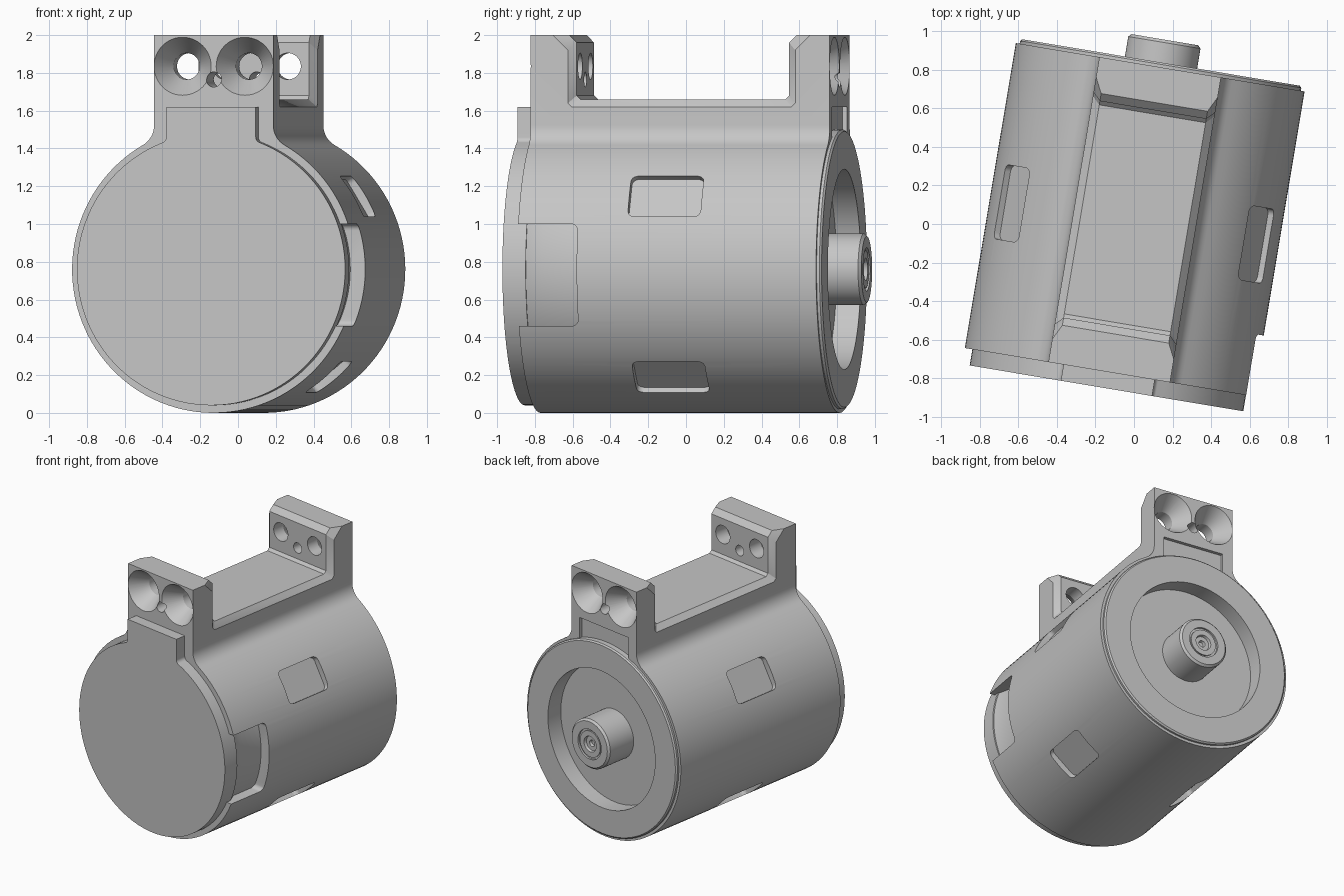
import bpy, bmesh, math
from math import sin, cos, pi

old = bpy.data.objects.get("Cube")
if old:
    bpy.data.objects.remove(old, do_unlink=True)

AXIS_Z = 0.76                  # height of the barrel axis
TURN = math.radians(-9.5)      # whole model is turned about z
FRONT, BACK = -0.78, 0.825     # ends of the barrel

grey = bpy.data.materials.new("plain_grey")
grey.use_nodes = True
colour = (0.56, 0.56, 0.56, 1)
grey.diffuse_color = colour
grey.node_tree.nodes["Principled BSDF"].inputs["Base Color"].default_value = colour


def loft(name, sections, ring=False):
    """Skin a list of equal point loops; cap the ends or join them in a ring."""
    bm = bmesh.new()
    loops = [[bm.verts.new(p) for p in s] for s in sections]
    n = len(loops[0])
    pairs = list(zip(loops, loops[1:]))
    if ring:
        pairs.append((loops[-1], loops[0]))
    else:
        bm.faces.new(loops[0])
        bm.faces.new(loops[-1])
    for a, b in pairs:
        for i in range(n):
            j = (i + 1) % n
            bm.faces.new((a[i], a[j], b[j], b[i]))
    bmesh.ops.recalc_face_normals(bm, faces=bm.faces)
    mesh = bpy.data.meshes.new(name)
    bm.to_mesh(mesh)
    bm.free()
    obj = bpy.data.objects.new(name, mesh)
    bpy.context.collection.objects.link(obj)
    return obj


def prism(name, outline, y0, y1):
    return loft(name, [[(x, y, z) for x, z in outline] for y in (y0, y1)])


def lathe(name, profile, x=0, z=AXIS_Z, n=96, ring=False):
    """Turn (radius, y) points about an axis along y."""
    turn = [2 * pi * i / n for i in range(n)]
    return loft(name, [[(x + r * cos(t), y, z + r * sin(t)) for t in turn]
                       for r, y in profile], ring)


def keyhole(r, half, top, fillet):
    """Circle with a straight neck on top, blended by fillets."""
    cx = half + fillet
    dz = math.sqrt((r + fillet) ** 2 - cx ** 2)
    phi = math.atan2(dz, cx)
    side = [(half, top)]
    for i in range(9):
        t = pi + phi * i / 8
        side.append((cx + fillet * cos(t), AXIS_Z + dz + fillet * sin(t)))
    for i in range(1, 49):
        t = phi - (phi + pi / 2) * i / 48
        side.append((r * cos(t), AXIS_Z + r * sin(t)))
    return side + [(-x, z) for x, z in side[-2::-1]]


def pocket(angle, y, length, width, r0, r1, shift=0, corner=0.035):
    """Rounded block pointing outward from the barrel axis."""
    shape = []
    for k, (su, sv) in enumerate(((1, 1), (-1, 1), (-1, -1), (1, -1))):
        for i in range(6):
            t = (k + i / 5) * pi / 2
            shape.append((su * (length / 2 - corner) + corner * cos(t),
                          sv * (width / 2 - corner) + corner * sin(t) + shift))
    c, s = cos(angle), sin(angle)
    return loft("pocket_cutter", [[(r * c - v * s, y + u, AXIS_Z + r * s + v * c)
                                   for u, v in shape] for r in (r0, r1)])


def cut(target, cutters):
    bpy.context.view_layer.objects.active = target
    for c in cutters:
        c.hide_render = True
        m = target.modifiers.new("cut", "BOOLEAN")
        m.operation = "DIFFERENCE"
        m.solver = "EXACT"
        m.object = c
        bpy.ops.object.modifier_apply(modifier=m.name)
        bpy.data.objects.remove(c, do_unlink=True)


# Barrel with the neck running full height
body = prism("body", keyhole(0.76, 0.32, 2.0, 0.12), FRONT, BACK)


# Saddle opening between the lugs, with flared ends that chamfer its edges
def saddle_section(x, d):
    y0, y1, floor, top, c = -0.54 - d, 0.60 + d, 1.66 - d, 1.96 - d, 0.02
    half = [(y0 - 0.09 - d, top + 0.09 + d), (y0, top), (y0, floor + c), (y0 + c, floor)]
    other = [(y1 - c, floor), (y1, floor + c), (y1, top), (y1 + 0.09 + d, top + 0.09 + d)]
    return [(x, y, z) for y, z in half + other]


cutters = [loft("saddle_cutter", [saddle_section(x, d) for x, d in
                                  ((-0.34, 0.06), (-0.28, 0), (0.28, 0), (0.34, 0.06))])]

# Countersunk screw holes and the small pin hole through both lugs
for x in (-0.167, 0.167):
    cutters.append(lathe("front_hole_cutter", [(0.16, FRONT - 0.01), (0.07, -0.65), (0.07, -0.5)],
                         x, 1.835, 48))
    cutters.append(lathe("back_hole_cutter", [(0.07, 0.55), (0.07, 0.695), (0.16, BACK + 0.01)],
                         x, 1.835, 48))
cutters.append(lathe("pin_hole_cutter", [(0.04, -1), (0.04, 1)], 0, 1.765, 24))

# Shallow windows on both sides, and the open notch on the left side
for angle in (31, -49.5):
    for a in (math.radians(angle), pi - math.radians(angle)):
        cutters.append(pocket(a, 0, 0.39, 0.25, 0.715, 0.85))
cutters.append(pocket(0, -0.96, 1.0, 0.54, 0.5, 0.9, -0.03))

# Back bore and the shallow recess in the back of the neck
cutters.append(lathe("bore_cutter", [(0.53, 0.72), (0.53, 1)]))
cutters.append(prism("panel_cutter", [(-0.24, 1.4), (0.24, 1.4), (0.24, 1.62), (-0.24, 1.62)],
                     BACK - 0.025, 1))
cut(body, cutters)

# Front cover with its tab, and the inner drum seen through the notch
cover = prism("front_cover", keyhole(0.72, 0.24, 1.62, 0.03), -0.865, -0.74)
drum = lathe("inner_drum", [(0.715, -0.75), (0.68, -0.66), (0.68, -0.44)])

# Back rim
rim = lathe("back_rim", [(0.53, 0.8), (0.74, 0.8), (0.74, 0.84), (0.73, 0.85), (0.53, 0.85)],
            ring=True)

# Shaft with turned rings on its end
shaft = lathe("shaft", [(0.19, 0.70), (0.19, 0.955), (0.175, 0.97), (0.115, 0.97),
                        (0.115, 0.955), (0.10, 0.955), (0.10, 0.965), (0.06, 0.965),
                        (0.055, 0.945), (0.025, 0.945), (0.02, 0.925)], n=64)

# Finish every part
for obj in (body, cover, drum, rim, shaft):
    obj.data.materials.clear()
    obj.data.materials.append(grey)
    obj.rotation_euler.z = TURN
    bpy.ops.object.select_all(action="DESELECT")
    obj.select_set(True)
    bpy.context.view_layer.objects.active = obj
    bpy.ops.object.shade_smooth_by_angle(angle=math.radians(30))
